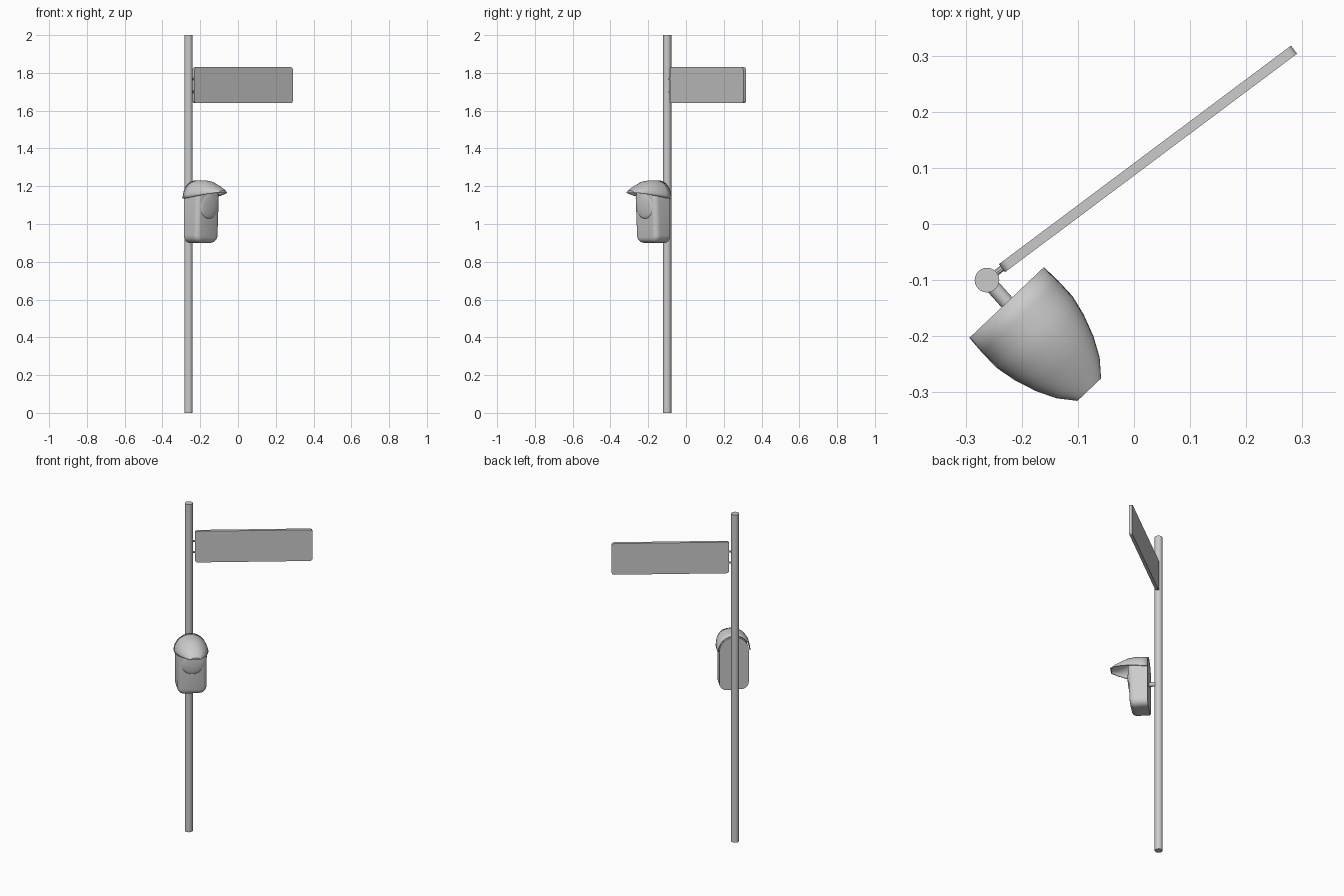
import bpy, bmesh, math
from mathutils import Matrix, Vector

if "Cube" in bpy.data.objects:
    bpy.data.objects.remove(bpy.data.objects["Cube"])

POLE = Vector((-0.262, -0.10, 0))
SIGN_FRAME = Matrix.Translation((0.025, 0.116, 1.735)) @ Matrix.Rotation(math.radians(36.8), 4, 'Z')
# Signal head frame: origin on its back plate, local -y is its front
HEAD = Matrix.Translation((-0.227, -0.14, 0)) @ Matrix.Rotation(math.radians(43.5), 4, 'Z')


def finish(name, bm, matrix=Matrix(), angle=35):
    me = bpy.data.meshes.new(name)
    bm.to_mesh(me)
    bm.free()
    ob = bpy.data.objects.new(name, me)
    me.transform(matrix)
    bpy.context.collection.objects.link(ob)
    bpy.ops.object.select_all(action='DESELECT')
    bpy.context.view_layer.objects.active = ob
    ob.select_set(True)
    bpy.ops.object.shade_smooth_by_angle(angle=math.radians(angle))
    return ob


def rod(name, a, b, r, n=16):
    d = b - a
    bm = bmesh.new()
    bmesh.ops.create_cone(bm, cap_ends=True, segments=n, radius1=r, radius2=r, depth=d.length)
    m = Matrix.Translation((a + b) / 2) @ d.to_track_quat('Z', 'Y').to_matrix().to_4x4()
    return finish(name, bm, m)


def extrude_outline(pts, y0, y1):
    """Extrude an outline in the xz plane; returns the bmesh and front face."""
    bm = bmesh.new()
    f = bm.faces.new([bm.verts.new((x, y0, z)) for x, z in pts])
    new = bmesh.ops.extrude_face_region(bm, geom=[f], use_keep_orig=True)['geom']
    front = next(g for g in new if isinstance(g, bmesh.types.BMFace))
    for v in front.verts:
        v.co.y = y1
    bmesh.ops.recalc_face_normals(bm, faces=bm.faces)
    return bm, front


def arc(cx, cz, r, a0, a1, n):
    return [(cx + r * math.cos(math.radians(a0 + (a1 - a0) * i / n)),
             cz + r * math.sin(math.radians(a0 + (a1 - a0) * i / n))) for i in range(n + 1)]


# Pole
rod("pole", POLE, POLE + Vector((0, 0, 2)), 0.022, 24)

# Sign blade with rounded corners
w, h, r = 0.325, 0.095, 0.014
outline = []
for k, (sx, sz) in enumerate([(1, 1), (-1, 1), (-1, -1), (1, -1)]):
    outline += arc(sx * (w - r), sz * (h - r), r, 90 * k, 90 * k + 90, 4)
bm, _ = extrude_outline(outline, 0.009, -0.009)
finish("sign_blade", bm, SIGN_FRAME)

# Sign brackets
for i, z in enumerate((1.70, 1.768)):
    end = SIGN_FRAME @ Vector((-0.31, 0, 0))
    rod(f"sign_bracket_{i + 1}", POLE + Vector((0, 0, z)), Vector((end.x, end.y, z)), 0.006, 10)

# Mount between pole and signal head
rod("head_mount", POLE + Vector((0, 0, 1.065)), HEAD @ Vector((0, -0.02, 1.065)), 0.013)

# Signal body: arched top, rounded bottom, softened front
outline = (arc(0, 1.135, 0.082, 0, 180, 16) + arc(-0.042, 0.94, 0.04, 180, 270, 5)
           + arc(0.042, 0.94, 0.04, 270, 360, 5))
bm, front = extrude_outline(outline, 0, -0.112)
for v in front.verts:
    if v.co.z < 1.0:
        v.co.y = -0.102
bmesh.ops.bevel(bm, geom=list(front.edges), offset=0.028, segments=4, profile=0.5, affect='EDGES')
finish("signal_body", bm, HEAD, 40)

# Lens: shallow dome on the front
bm = bmesh.new()
bmesh.ops.create_uvsphere(bm, u_segments=28, v_segments=12, radius=1)
finish("lens", bm, HEAD @ Matrix.Translation((0, -0.106, 1.095))
       @ Matrix.Diagonal((0.064, 0.012, 0.067, 1)) @ Matrix.Rotation(math.pi / 2, 4, 'X'))

# Visor hood: arched sections (depth, half width, rim z, top z)
sections = [(0, 0.0915, 1.135, 1.23), (0.035, 0.0935, 1.138, 1.231), (0.073, 0.093, 1.144, 1.231),
            (0.11, 0.085, 1.150, 1.226), (0.15, 0.071, 1.157, 1.209), (0.185, 0.053, 1.163, 1.192),
            (0.214, 0.029, 1.165, 1.177)]
bm = bmesh.new()
rows = []
for d, hw, rim, top in sections:
    rows.append([bm.verts.new((x * hw, -d, rim + z * (top - rim))) for x, z in arc(0, 0, 1, 0, 180, 16)])
for a, b in zip(rows, rows[1:]):
    for j in range(16):
        bm.faces.new((a[j], a[j + 1], b[j + 1], b[j]))
bm.faces.new(rows[-1])
hood = finish("visor_hood", bm, HEAD, 40)
solid = hood.modifiers.new("thickness", 'SOLIDIFY')
solid.thickness = 0.005
solid.offset = -1
